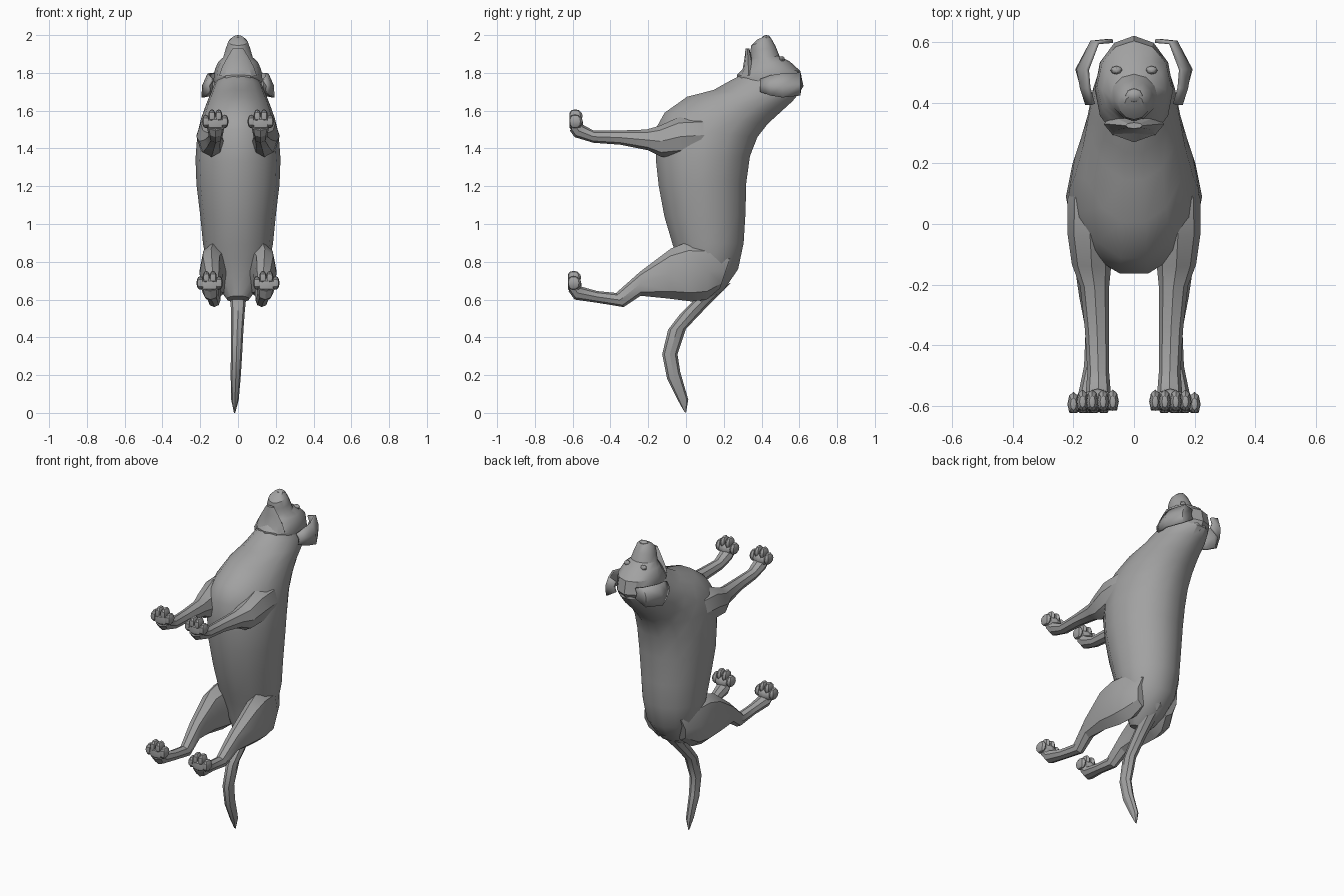
import bpy, bmesh, math
from mathutils import Matrix, Vector

coat = bpy.data.materials.new("grey_coat")
coat.diffuse_color = (0.36, 0.36, 0.36, 1)


def finish(name, bm, angle=32):
    bmesh.ops.recalc_face_normals(bm, faces=bm.faces)
    me = bpy.data.meshes.new(name)
    bm.to_mesh(me)
    bm.free()
    ob = bpy.data.objects.new(name, me)
    bpy.context.collection.objects.link(ob)
    me.materials.append(coat)
    bpy.ops.object.select_all(action='DESELECT')
    ob.select_set(True)
    bpy.context.view_layer.objects.active = ob
    bpy.ops.object.shade_smooth_by_angle(angle=math.radians(angle))
    return ob


def loft(name, sections, sides=8, side=1, angle=32):
    """Each section: edge A (y, z), edge B (y, z), centre x, half width."""
    bm = bmesh.new()
    rings = []
    for ay, az, by, bz, xc, w in sections:
        a, b = Vector((0, ay, az)), Vector((0, by, bz))
        mid, half = (a + b) / 2, (a - b) / 2
        ring = []
        for i in range(sides):
            t = 2 * math.pi * i / sides
            p = mid + half * math.sin(t)
            p.x = side * (xc + w * math.cos(t))
            ring.append(bm.verts.new(p))
        rings.append(ring)
    for r, s in zip(rings, rings[1:]):
        for i in range(sides):
            j = (i + 1) % sides
            bm.faces.new((r[i], r[j], s[j], s[i]))
    bm.faces.new(rings[0])
    bm.faces.new(rings[-1])
    return finish(name, bm, angle)


def blob(bm, centre, radii, u=8, v=6, floor=None):
    m = Matrix.Translation(centre) @ Matrix.Diagonal((*radii, 1))
    made = bmesh.ops.create_uvsphere(bm, u_segments=u, v_segments=v, radius=1, matrix=m)
    if floor is not None:
        for vert in made["verts"]:
            vert.co.y = max(vert.co.y, floor)


# Torso and neck: back edge, belly edge
loft("torso", [
    (0.10, 0.585, 0.00, 0.62, 0, 0.06),
    (0.20, 0.645, -0.02, 0.72, 0, 0.12),
    (0.28, 0.76, -0.05, 0.82, 0, 0.165),
    (0.31, 0.90, -0.075, 0.89, 0, 0.185),
    (0.32, 1.05, -0.12, 1.04, 0, 0.20),
    (0.325, 1.22, -0.15, 1.20, 0, 0.22),
    (0.345, 1.36, -0.165, 1.33, 0, 0.225),
    (0.385, 1.46, -0.17, 1.50, 0, 0.215),
    (0.44, 1.53, -0.12, 1.59, 0, 0.195),
    (0.50, 1.585, 0.00, 1.675, 0, 0.17),
    (0.57, 1.65, 0.14, 1.71, 0, 0.15),
    (0.61, 1.70, 0.23, 1.76, 0, 0.13),
    (0.60, 1.76, 0.29, 1.79, 0, 0.11),
], sides=14)

# Skull and upper muzzle, pointing up
loft("head", [
    (0.59, 1.68, 0.27, 1.74, 0, 0.11),
    (0.622, 1.73, 0.27, 1.79, 0, 0.13),
    (0.605, 1.81, 0.31, 1.83, 0, 0.122),
    (0.55, 1.86, 0.335, 1.855, 0, 0.105),
    (0.495, 1.89, 0.345, 1.875, 0, 0.078),
    (0.475, 1.94, 0.34, 1.91, 0, 0.066),
    (0.45, 1.985, 0.345, 1.945, 0, 0.052),
    (0.425, 1.998, 0.375, 1.975, 0, 0.03),
], sides=12)

# Open lower jaw
loft("lower_jaw", [
    (0.38, 1.79, 0.28, 1.78, 0, 0.10),
    (0.36, 1.84, 0.30, 1.82, 0, 0.085),
    (0.345, 1.89, 0.31, 1.88, 0, 0.055),
    (0.335, 1.93, 0.315, 1.93, 0, 0.028),
], sides=8)

# Nose pad
bm = bmesh.new()
blob(bm, (0, 0.425, 1.98), (0.032, 0.025, 0.02), 8, 6)
finish("nose", bm)

# Tail
loft("tail", [
    (0.24, 0.69, 0.08, 0.62, 0, 0.05),
    (0.16, 0.61, 0.03, 0.585, 0, 0.042),
    (0.10, 0.55, -0.03, 0.525, 0, 0.036),
    (0.00, 0.445, -0.095, 0.44, -0.004, 0.033),
    (-0.045, 0.31, -0.126, 0.31, -0.008, 0.03),
    (-0.03, 0.215, -0.10, 0.18, -0.012, 0.027),
    (0.012, 0.07, -0.045, 0.07, -0.016, 0.02),
    (0.0, 0.0, -0.008, 0.005, -0.018, 0.004),
], sides=8)

for side, label in ((1, "right"), (-1, "left")):
    # Front leg: upper edge, lower edge
    loft("front_leg_" + label, [
        (0.20, 1.54, 0.20, 1.40, 0.13, 0.05),
        (0.08, 1.57, 0.08, 1.37, 0.14, 0.08),
        (-0.04, 1.565, -0.02, 1.36, 0.145, 0.075),
        (-0.14, 1.52, -0.13, 1.355, 0.14, 0.065),
        (-0.21, 1.50, -0.20, 1.39, 0.13, 0.048),
        (-0.35, 1.495, -0.35, 1.42, 0.122, 0.04),
        (-0.49, 1.495, -0.49, 1.43, 0.118, 0.036),
        (-0.545, 1.525, -0.59, 1.46, 0.118, 0.042),
        (-0.56, 1.55, -0.615, 1.495, 0.118, 0.05),
    ], side=side)

    # Hind leg with broad thigh
    loft("hind_leg_" + label, [
        (0.24, 0.84, 0.18, 0.66, 0.09, 0.055),
        (0.13, 0.90, 0.11, 0.60, 0.115, 0.08),
        (0.01, 0.905, 0.03, 0.59, 0.13, 0.075),
        (-0.08, 0.87, -0.09, 0.605, 0.142, 0.062),
        (-0.24, 0.75, -0.24, 0.62, 0.135, 0.046),
        (-0.37, 0.635, -0.33, 0.56, 0.126, 0.034),
        (-0.47, 0.645, -0.47, 0.583, 0.132, 0.033),
        (-0.56, 0.67, -0.59, 0.60, 0.145, 0.042),
        (-0.565, 0.69, -0.622, 0.645, 0.148, 0.05),
    ], side=side)

    # Paws: pad with four toes
    for name, x, top, sole in (("front_paw_", 0.12, 1.607, -0.617),
                               ("hind_paw_", 0.15, 0.752, -0.625)):
        bm = bmesh.new()
        blob(bm, (side * x, sole + 0.033, top - 0.075), (0.055, 0.04, 0.042), floor=sole)
        for off, drop in ((-0.05, 0.028), (-0.018, 0), (0.018, 0), (0.05, 0.028)):
            blob(bm, (side * (x + off), sole + 0.03, top - 0.036 - drop),
                 (0.02, 0.04, 0.036), floor=sole)
        finish(name + label, bm)

    # Folded ear flap: rows of (x front, x back, y, z front, z back)
    bm = bmesh.new()
    rows = [(0.07, 0.07, 0.605, 1.785, 1.72), (0.12, 0.135, 0.60, 1.80, 1.68),
            (0.155, 0.187, 0.51, 1.795, 1.67), (0.15, 0.17, 0.45, 1.785, 1.68),
            (0.135, 0.15, 0.395, 1.765, 1.70)]
    grid = [[bm.verts.new((side * (xf + (xb - xf) * t + 0.012 * (t == 0.5)),
                           y, zf + (zb - zf) * t)) for t in (0, 0.5, 1)]
            for xf, xb, y, zf, zb in rows]
    for r, s in zip(grid, grid[1:]):
        for i in range(2):
            bm.faces.new((r[i], r[i + 1], s[i + 1], s[i]))
    ear = finish("ear_" + label, bm)
    mod = ear.modifiers.new("thickness", 'SOLIDIFY')
    mod.thickness = 0.014
    mod.offset = 0

    # Eye
    bm = bmesh.new()
    blob(bm, (side * 0.058, 0.508, 1.873), (0.02, 0.014, 0.016))
    finish("eye_" + label, bm)
